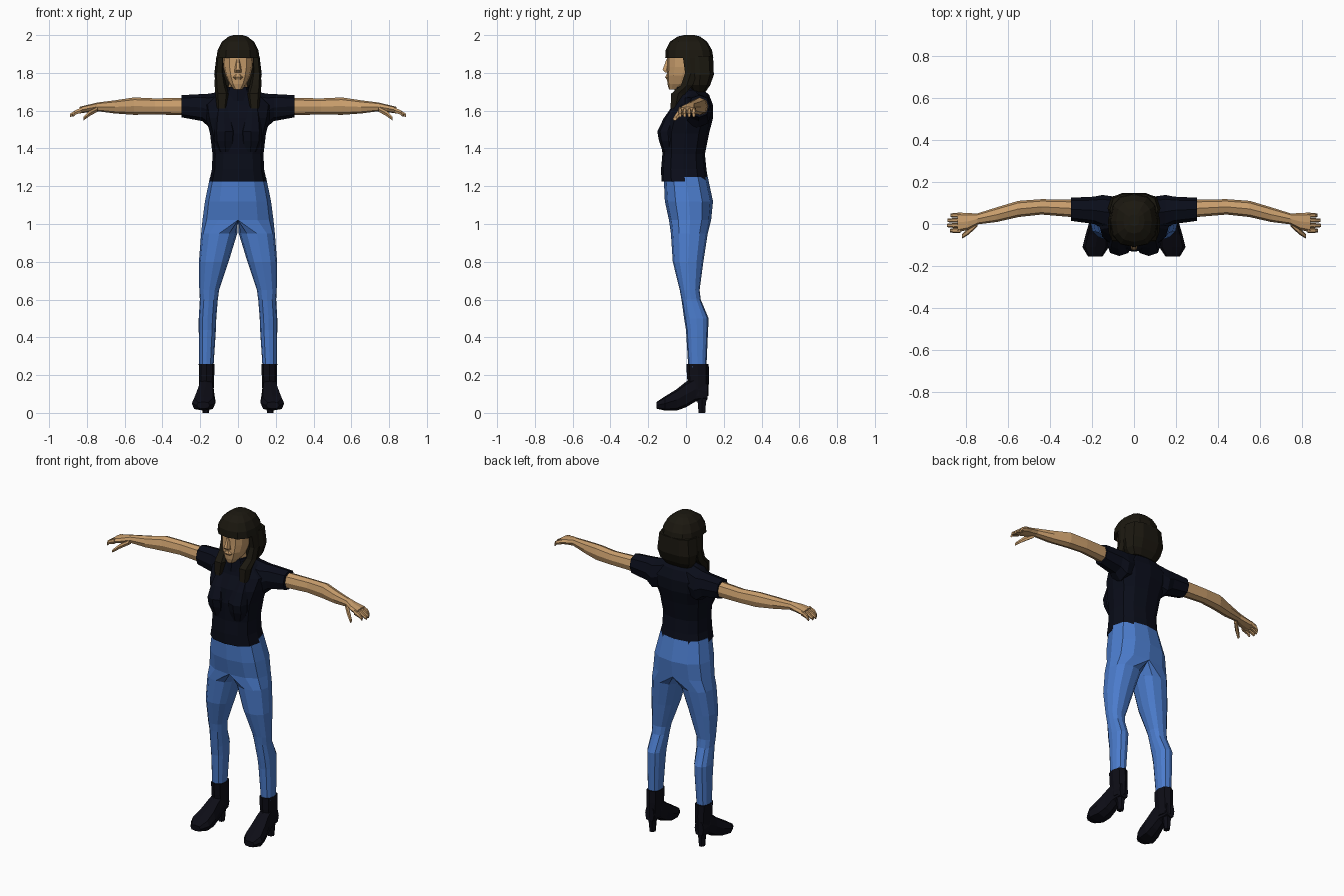
import bpy, bmesh, math


def material(name, r, g, b):
    m = bpy.data.materials.new(name)
    m.diffuse_color = (r, g, b, 1)
    return m


SKIN = material("skin", 0.58, 0.34, 0.15)
HAIR = material("dark_hair", 0.011, 0.009, 0.005)
CLOTH = material("navy_cloth", 0.003, 0.004, 0.010)
DENIM = material("denim", 0.07, 0.20, 0.60)
LEATHER = material("leather", 0.004, 0.004, 0.008)


def loft(name, axis, rings, n, mat, mirror=False, power=0.85, half=False):
    """Skin rings (t, a0, a1, b0, b1): position on the axis and bounds in the other two axes."""
    bm = bmesh.new()
    loops = []
    for t, a0, a1, b0, b1 in rings:
        loop = []
        for i in range(n):
            ang = 2 * math.pi * i / n
            c, s = round(math.cos(ang), 6), round(math.sin(ang), 6)
            a = (a0 + a1) / 2 + (a1 - a0) / 2 * math.copysign(abs(c) ** power, c)
            b = (b0 + b1) / 2 + (b1 - b0) / 2 * math.copysign(abs(s) ** power, s)
            if half:
                a = max(a, 0)
            loop.append(bm.verts.new({"x": (t, a, b), "y": (a, t, b), "z": (a, b, t)}[axis]))
        loops.append(loop)
    for lo, hi in zip(loops, loops[1:]):
        for i in range(n):
            j = (i + 1) % n
            bm.faces.new((lo[i], lo[j], hi[j], hi[i]))
    bm.faces.new(loops[0][::-1])
    bm.faces.new(loops[-1])
    bmesh.ops.recalc_face_normals(bm, faces=bm.faces[:])
    if half:  # open the seam on the mirror plane
        wall = [f for f in bm.faces if all(v.co.x < 1e-5 for v in f.verts)]
        bmesh.ops.delete(bm, geom=wall, context="FACES")
    me = bpy.data.meshes.new(name)
    bm.to_mesh(me)
    bm.free()
    me.materials.append(mat)
    ob = bpy.data.objects.new(name, me)
    bpy.context.collection.objects.link(ob)
    if mirror:
        ob.modifiers.new("mirror", "MIRROR").use_axis[0] = True
    return ob


def sym(z, r, y0, y1):
    return (z, -r, r, y0, y1)


# Jeans: half pelvis running into one leg, mirrored
loft("jeans", "z", [
    sym(1.25, .148, -.118, .115), sym(1.12, .175, -.112, .143), sym(1.02, .188, -.09, .133),
    (.95, .004, .195, -.08, .115), (.80, .05, .207, -.07, .092), (.65, .10, .205, -.033, .072),
    (.60, .107, .202, -.024, .078), (.50, .115, .208, -.01, .12), (.44, .117, .208, 0, .117),
    (.24, .13, .205, .012, .108)], 12, DENIM, mirror=True, half=True)

# Boots: shaft, foot and heel
loft("boot_shaft", "z", [(.26, .124, .208, .002, .12), (.19, .126, .206, .005, .122),
                         (.09, .13, .205, .02, .118)], 8, LEATHER, mirror=True)
loft("boot_foot", "y", [
    (.115, .14, .20, .07, .16), (.05, .128, .208, .06, .19), (0, .125, .215, .03, .165),
    (-.05, .12, .23, .012, .125), (-.11, .12, .245, .012, .088), (-.155, .15, .218, .022, .058)],
    8, LEATHER, mirror=True, power=.7)
loft("boot_heel", "z", [(.10, .14, .20, .05, .118), (.05, .15, .19, .06, .108),
                        (0, .153, .187, .064, .104)], 6, LEATHER, mirror=True)

# Shirt: body, bust, collar and sleeves
loft("shirt_body", "z", [
    sym(1.225, .152, -.13, .118), sym(1.29, .138, -.132, .108), sym(1.37, .135, -.125, .10),
    sym(1.48, .148, -.132, .122), sym(1.56, .17, -.115, .143), sym(1.63, .18, -.07, .143),
    sym(1.685, .12, -.055, .122), sym(1.71, .07, -.05, .09)], 12, CLOTH, power=.8)
loft("bust", "z", [(1.38, .03, .10, -.122, -.05), (1.44, .015, .125, -.143, -.04),
                   (1.49, .012, .128, -.152, -.04), (1.56, .03, .12, -.118, -.03),
                   (1.62, .04, .11, -.075, -.02)], 8, CLOTH, mirror=True)
loft("collar", "z", [sym(1.65, .08, -.07, .09), sym(1.725, .058, -.058, .075)], 8, CLOTH)
loft("sleeve", "x", [(.06, -.03, .125, 1.54, 1.71), (.15, -.02, .138, 1.51, 1.69),
                     (.19, .0, .13, 1.545, 1.688), (.30, .015, .125, 1.565, 1.682)],
     8, CLOTH, mirror=True)

# Arms, hands, fingers and thumb
loft("arm", "x", [
    (.26, .03, .115, 1.575, 1.668), (.44, .045, .118, 1.58, 1.665), (.55, .033, .11, 1.578, 1.67),
    (.65, .01, .08, 1.585, 1.655), (.745, -.002, .05, 1.597, 1.643),
    (.79, -.028, .052, 1.592, 1.632), (.84, -.04, .055, 1.585, 1.62)], 8, SKIN, mirror=True)
for k, tip in enumerate((.875, .889, .886, .872)):
    y = -.042 + k * .024
    loft(f"finger_{k + 1}", "x", [(.825, y, y + .023, 1.588, 1.62), (.86, y, y + .022, 1.578, 1.604),
                                  (tip, y + .003, y + .019, 1.565, 1.585)], 6, SKIN, mirror=True)
loft("thumb", "x", [(.745, -.012, .02, 1.592, 1.622), (.785, -.05, -.018, 1.57, 1.602),
                    (.818, -.07, -.048, 1.547, 1.568)], 6, SKIN, mirror=True)

# Neck, head, nose, lips
loft("neck", "z", [sym(1.66, .05, -.035, .06), sym(1.80, .048, -.035, .06)], 8, SKIN)
loft("head", "z", [
    sym(1.713, .022, -.09, -.03), sym(1.74, .045, -.098, .03), sym(1.785, .066, -.102, .06),
    sym(1.83, .077, -.10, .09), sym(1.89, .08, -.10, .10), sym(1.95, .065, -.07, .09)],
    12, SKIN, power=.8)
loft("nose", "z", [sym(1.803, .02, -.112, -.08), sym(1.815, .018, -.127, -.08),
                   sym(1.87, .009, -.106, -.08)], 6, SKIN)
loft("lips", "z", [sym(1.765, .018, -.104, -.08), sym(1.777, .027, -.112, -.08),
                   sym(1.792, .014, -.106, -.08)], 6, SKIN)

# Hair: fringed cap, back fall and two front locks
loft("hair_cap", "z", [sym(1.878, .114, -.11, .145), sym(1.92, .108, -.108, .138),
                       sym(1.965, .085, -.085, .112), sym(1.992, .05, -.045, .075),
                       sym(2.0, .025, -.01, .045)], 12, HAIR, power=.8)
loft("hair_back", "z", [sym(1.70, .085, .035, .105), sym(1.735, .115, .01, .13),
                        sym(1.79, .126, .0, .15), sym(1.89, .114, -.01, .146)],
     10, HAIR, power=.7)
loft("front_lock", "z", [(1.612, .06, .112, -.085, -.03), (1.69, .048, .12, -.082, .0),
                         (1.735, .062, .124, -.03, .04), (1.80, .075, .122, -.008, .06),
                         (1.88, .075, .114, -.02, .06)], 6, HAIR, mirror=True, power=.7)
